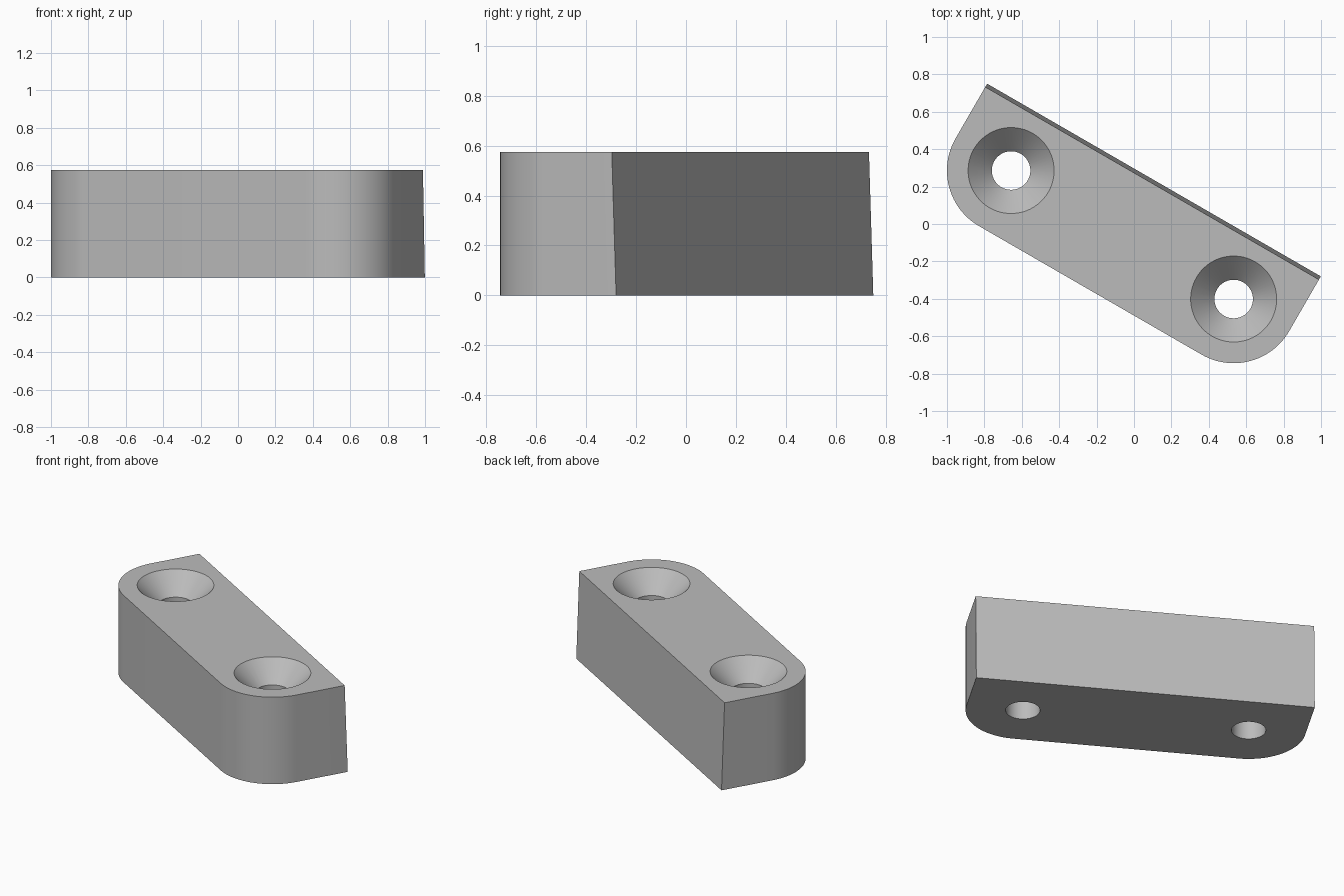
import bpy
import bmesh
from math import cos, sin, pi, radians, tan
from mathutils import Matrix

if "Cube" in bpy.data.objects:
    bpy.data.objects.remove(bpy.data.objects["Cube"], do_unlink=True)

HEIGHT = 0.575
CORNER = 0.343          # rounded front corners, concentric with the holes
HALF_SPACING = 0.687    # half the distance between the holes
HOLE_Y = -0.081
BACK_Y = 0.257
DRAFT = HEIGHT * tan(radians(2))   # back face leans in towards the top
BORE, SINK = 0.103, 0.23           # bore and countersink radii
PLACE = Matrix.Rotation(radians(-30), 4, 'Z') @ Matrix.Translation((-0.025, 0, 0))

grey = bpy.data.materials.new("plain grey")
grey.use_nodes = True
colour = (0.5, 0.5, 0.5, 1)
grey.diffuse_color = colour
grey.node_tree.nodes["Principled BSDF"].inputs["Base Color"].default_value = colour


def make_object(name, bm):
    bmesh.ops.recalc_face_normals(bm, faces=bm.faces)
    bm.transform(PLACE)
    mesh = bpy.data.meshes.new(name)
    bm.to_mesh(mesh)
    bm.free()
    mesh.materials.append(grey)
    obj = bpy.data.objects.new(name, mesh)
    bpy.context.collection.objects.link(obj)
    return obj


def arc(cx, start, steps=24):
    angles = [start + pi / 2 * i / steps for i in range(steps + 1)]
    return [(cx + CORNER * cos(a), HOLE_Y + CORNER * sin(a)) for a in angles]


# Block: square back corners, rounded front corners, drafted back face
end = HALF_SPACING + CORNER
outline = [(end, BACK_Y), (-end, BACK_Y)]
outline += arc(-HALF_SPACING, pi) + arc(HALF_SPACING, 1.5 * pi)
bm = bmesh.new()
base = bm.faces.new([bm.verts.new((x, y, 0)) for x, y in outline])
top = bmesh.ops.extrude_face_region(bm, geom=[base], use_keep_orig=True)["geom"]
for v in top:
    if isinstance(v, bmesh.types.BMVert):
        v.co.z = HEIGHT
        if v.co.y > BACK_Y - 0.001:
            v.co.y -= DRAFT
block = make_object("mounting_block", bm)


# Countersunk holes: turned cutters with a 45 degree cone above a straight bore
def hole_cutter(x, segments=64):
    over = 0.05
    profile = [(BORE, -over), (BORE, HEIGHT - (SINK - BORE)), (SINK + over, HEIGHT + over)]
    bm = bmesh.new()
    rings = []
    for r, z in profile:
        ring = [bm.verts.new((x + r * cos(2 * pi * i / segments),
                              HOLE_Y + r * sin(2 * pi * i / segments), z))
                for i in range(segments)]
        rings.append(ring)
    for low, high in zip(rings, rings[1:]):
        for i in range(segments):
            j = (i + 1) % segments
            bm.faces.new((low[i], low[j], high[j], high[i]))
    bm.faces.new(rings[0])
    bm.faces.new(rings[-1])
    cutter = make_object("hole_cutter", bm)
    cutter.hide_render = True
    return cutter


cutters = [hole_cutter(side * HALF_SPACING) for side in (-1, 1)]
for cutter in cutters:
    mod = block.modifiers.new("countersunk hole", 'BOOLEAN')
    mod.operation = 'DIFFERENCE'
    mod.solver = 'EXACT'
    mod.object = cutter

# Bake the cuts and tidy away the cutters
graph = bpy.context.evaluated_depsgraph_get()
cut_mesh = bpy.data.meshes.new_from_object(block.evaluated_get(graph))
block.modifiers.clear()
block.data = cut_mesh
for cutter in cutters:
    bpy.data.objects.remove(cutter, do_unlink=True)

# Smooth curved walls, keep crisp edges
cut_mesh.shade_smooth()
cut_mesh.set_sharp_from_angle(angle=radians(30))
